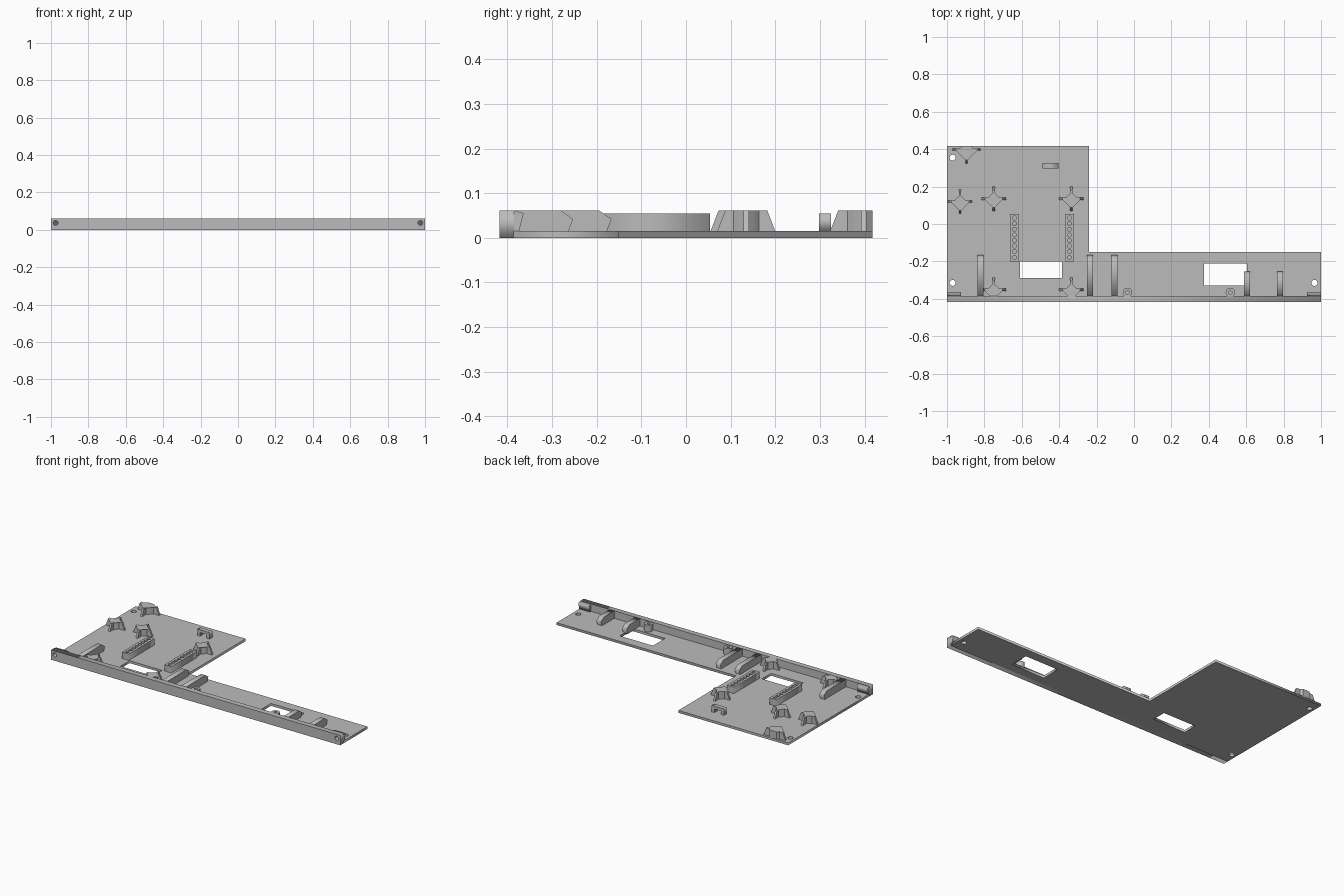
import bpy, bmesh
from math import cos, sin, pi, radians
from mathutils import Matrix

old = bpy.data.objects.get("Cube")
if old:
    bpy.data.objects.remove(old)

GREY = bpy.data.materials.new("plain_grey")
GREY.use_nodes = True
GREY.diffuse_color = (0.5, 0.5, 0.5, 1)
GREY.node_tree.nodes["Principled BSDF"].inputs["Base Color"].default_value = (0.5, 0.5, 0.5, 1)

BACK, TOP, FLOOR, WALL_IN = 0.418, 0.0615, 0.015, -0.385
ALONG_Z = Matrix.Identity(4)
ALONG_X = Matrix(((0, 0, 1, 0), (1, 0, 0, 0), (0, 1, 0, 0), (0, 0, 0, 1)))
ALONG_Y = Matrix.Rotation(radians(90), 4, 'X')


def add_object(name, bm):
    bmesh.ops.recalc_face_normals(bm, faces=bm.faces[:])
    mesh = bpy.data.meshes.new(name)
    bm.to_mesh(mesh)
    bm.free()
    mesh.materials.append(GREY)
    ob = bpy.data.objects.new(name, mesh)
    bpy.context.collection.objects.link(ob)
    return ob


def rect(x0, x1, y0, y1):
    return [(x0, y0), (x1, y0), (x1, y1), (x0, y1)]


def ring(x, y, r, n=16):
    return [(x + r * cos(2 * pi * i / n), y + r * sin(2 * pi * i / n)) for i in range(n)]


def slab(name, loops, a, b, frame=ALONG_Z):
    """Extrude an outline, with any inner loops as holes, from a to b."""
    curve = bpy.data.curves.new(name, 'CURVE')
    curve.dimensions = '2D'
    curve.fill_mode = 'BOTH'
    curve.extrude = (b - a) / 2
    for loop in loops:
        spline = curve.splines.new('POLY')
        spline.points.add(len(loop) - 1)
        for p, (x, y) in zip(spline.points, loop):
            p.co = (x, y, 0, 1)
        spline.use_cyclic_u = True
    temp = bpy.data.objects.new(name + "_outline", curve)
    bpy.context.collection.objects.link(temp)
    bpy.context.view_layer.update()
    mesh = bpy.data.meshes.new_from_object(temp.evaluated_get(bpy.context.evaluated_depsgraph_get()))
    bm = bmesh.new()
    bm.from_mesh(mesh)
    bpy.data.objects.remove(temp)
    bpy.data.curves.remove(curve)
    bpy.data.meshes.remove(mesh)
    bmesh.ops.remove_doubles(bm, verts=bm.verts[:], dist=1e-5)
    bmesh.ops.transform(bm, matrix=frame @ Matrix.Translation((0, 0, (a + b) / 2)), verts=bm.verts[:])
    return add_object(name, bm)


# L-shaped base plate with two windows and three screw holes
plate = [(-1, -0.386), (1, -0.386), (1, -0.15), (-0.24, -0.15), (-0.24, BACK), (-1, BACK)]
slab("base_plate", [plate,
                    rect(-0.61, -0.385, -0.29, -0.2),
                    rect(0.375, 0.605, -0.33, -0.21),
                    ring(-0.97, 0.355, 0.016),
                    ring(-0.97, -0.315, 0.016),
                    ring(0.965, -0.315, 0.016)], 0, FLOOR)

# Front wall with a blind screw hole at each end
slab("front_wall", [rect(-1, 1, 0, TOP)] + [ring(s * 0.975, 0.037, 0.013) for s in (-1, 1)],
     -WALL_IN, BACK, ALONG_Y)

# Wedge blocks behind the wall ends
wedge = [(WALL_IN, FLOOR), (-0.374, FLOOR), (-0.364, 0.055), (-0.386, TOP), (WALL_IN, TOP)]
slab("right_end_block", [wedge], -1, -0.925, ALONG_X)
slab("left_end_block", [wedge], 0.925, 1, ALONG_X)


# Ribs running back from the wall, with a sloped nose
def rib(name, x, end):
    profile = [(WALL_IN, FLOOR - 0.005), (end - 0.01, FLOOR - 0.005), (end - 0.01, FLOOR),
               (end, 0.042), (end - 0.028, TOP), (WALL_IN, TOP)]
    slab(name, [profile], x - 0.016, x + 0.016, ALONG_X)


for i, x in enumerate((-0.82, -0.235, -0.104)):
    rib(f"long_rib_{i + 1}", x, -0.167)
for i, x in enumerate((0.604, 0.781)):
    rib(f"short_rib_{i + 1}", x, -0.253)

# Hollow screw posts beside the wall
for i, x in enumerate((-0.035, 0.515)):
    post = slab(f"screw_post_{i + 1}", [ring(x, -0.366, 0.025, 20), ring(x, -0.366, 0.01, 12)],
                FLOOR, 0.058)

# Pin sockets, each with a row of round holes
for side, x in (("right", -0.639), ("left", -0.345)):
    holes = [ring(x, -0.178 + 0.03 * i, 0.011, 10) for i in range(8)]
    slab(side + "_pin_socket", [rect(x - 0.024, x + 0.024, -0.2, 0.054)] + holes, FLOOR, 0.055)

# Small cable bridge
arch = [(-0.49, FLOOR), (-0.47, FLOOR), (-0.47, 0.037), (-0.425, 0.037),
        (-0.425, FLOOR), (-0.405, FLOOR), (-0.405, 0.055), (-0.49, 0.055)]
slab("cable_bridge", [arch], -0.325, -0.298, ALONG_Y)


# Four-finned standoffs, cut off flush at the back edge
def standoff(name, x, y, reach, core):
    def outline(tip, z):
        points = []
        for k in range(4):
            turn = Matrix.Rotation(k * pi / 2, 4, 'Z')
            quarter = [(core, -0.006), (tip, -0.006), (tip, 0.006), (core, 0.006),
                       (core * 0.62, core * 0.62)]
            for px, py in quarter:
                v = turn @ Matrix.Translation((px, py, 0)).translation
                points.append((x + v.x, y + v.y, z))
        return points

    bm = bmesh.new()
    low = [bm.verts.new(p) for p in outline(reach, FLOOR)]
    high = [bm.verts.new(p) for p in outline(reach - 0.018, TOP)]
    bm.faces.new(low)
    bm.faces.new(high)
    n = len(low)
    for i in range(n):
        j = (i + 1) % n
        bm.faces.new((low[i], low[j], high[j], high[i]))
    bmesh.ops.triangulate(bm, faces=[f for f in bm.faces if len(f.verts) > 4])
    if y + reach > BACK:
        bmesh.ops.bisect_plane(bm, geom=bm.verts[:] + bm.edges[:] + bm.faces[:],
                               plane_co=(0, BACK, 0), plane_no=(0, 1, 0), clear_outer=True)
        bmesh.ops.holes_fill(bm, edges=[e for e in bm.edges if e.is_boundary])
    add_object(name, bm)


spots = [(-0.93, 0.12), (-0.75, 0.135), (-0.335, 0.135), (-0.75, -0.352), (-0.335, -0.352)]
for i, (x, y) in enumerate(spots):
    standoff(f"standoff_{i + 1}", x, y, 0.065, 0.029)
standoff("back_standoff", -0.895, 0.398, 0.075, 0.036)
